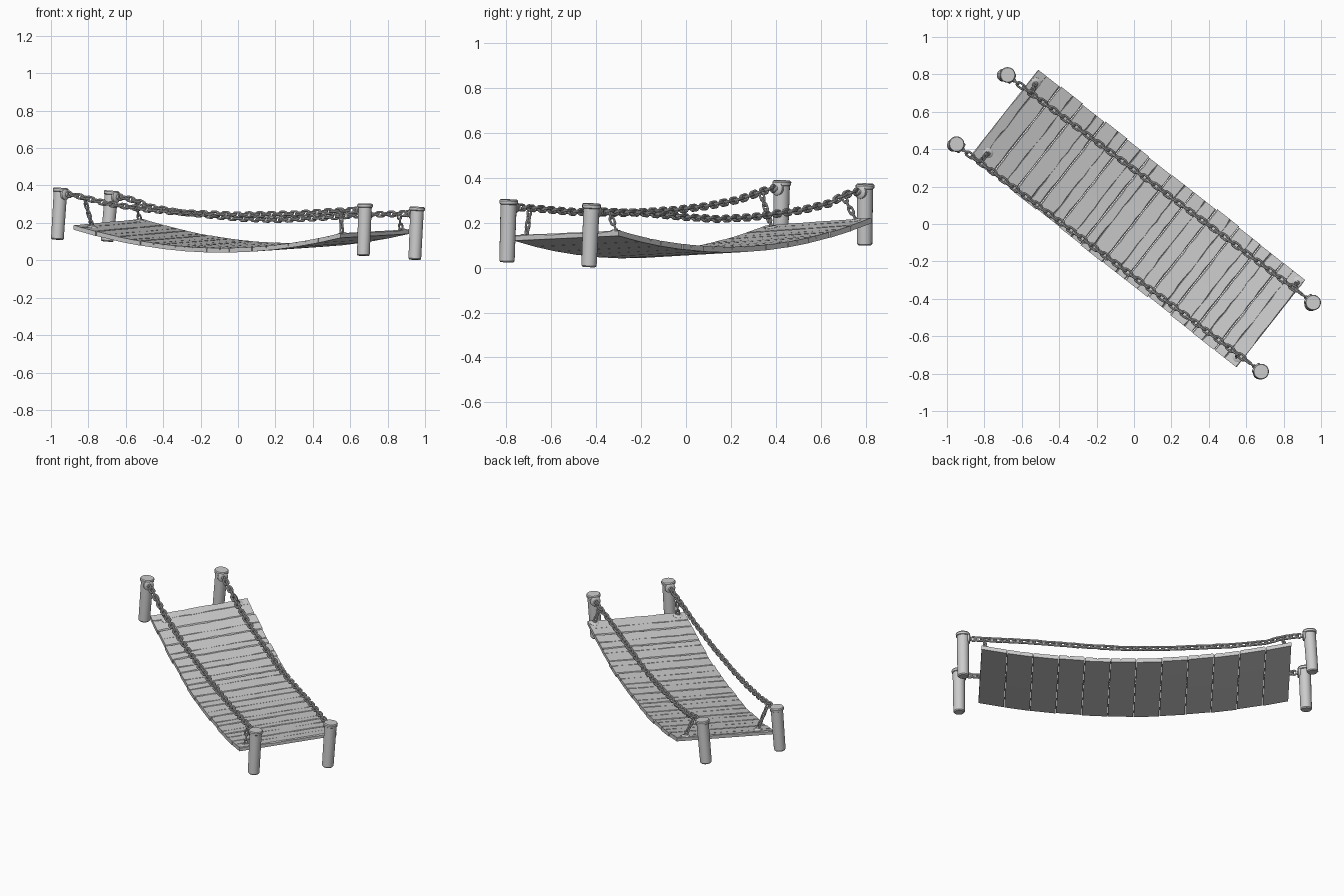
import bpy, bmesh, random
from math import pi, cos, sin, radians
from mathutils import Vector, Matrix

if "Cube" in bpy.data.objects:
    bpy.data.objects.remove(bpy.data.objects["Cube"])

random.seed(4)
ANG = radians(-38.2)
U = Vector((cos(ANG), sin(ANG), 0))          # along the bridge
V = Vector((-sin(ANG), cos(ANG), 0))         # across the bridge
CEN = Vector((0.02, 0.032, 0))
HL, HW, N = 0.91, 0.297, 12


def finish(name, bm, smooth=True):
    bmesh.ops.recalc_face_normals(bm, faces=bm.faces)
    me = bpy.data.meshes.new(name)
    bm.to_mesh(me)
    bm.free()
    ob = bpy.data.objects.new(name, me)
    bpy.context.collection.objects.link(ob)
    if smooth:
        bpy.ops.object.select_all(action='DESELECT')
        ob.select_set(True)
        bpy.context.view_layer.objects.active = ob
        bpy.ops.object.shade_smooth_by_angle(angle=radians(35))
    return ob


def deck_point(u, v, lift=0.0):
    t = u / HL
    z = 0.08 + 0.10 * t * t - 0.025 * t + v * (0.046 - 0.01 * t)
    return CEN + U * u + V * v + Vector((0, 0, z + lift))


def rings_to_faces(bm, rings, closed=False):
    n = len(rings[0])
    pairs = list(zip(rings, rings[1:]))
    if closed:
        pairs.append((rings[-1], rings[0]))
    for a, b in pairs:
        for i in range(n):
            j = (i + 1) % n
            bm.faces.new((a[i], a[j], b[j], b[i]))
    if not closed:
        bm.faces.new(rings[0][::-1])
        bm.faces.new(rings[-1])


def lathe(bm, base, axis, profile, seg=20):
    # profile: (radius, distance along axis)
    axis = axis.normalized()
    q = Vector((0, 0, 1)).rotation_difference(axis)
    rings = [[bm.verts.new(base + q @ Vector((r * cos(2 * pi * k / seg), r * sin(2 * pi * k / seg), h)))
              for k in range(seg)] for r, h in profile]
    rings_to_faces(bm, rings)


def link(bm, mid, axis, roll, straight=0.013, r=0.0125, wire=0.0062):
    # oval chain link, its long direction on axis
    x = axis.normalized()
    side = x.cross(Vector((0, 0, 1)))
    if side.length < 0.01:
        side = V.copy()
    side.normalize()
    y = Matrix.Rotation(roll, 3, x) @ side
    n = x.cross(y)
    rings = []
    for k in range(16):
        a = -pi / 2 + pi * (k % 8) / 7 + (pi if k >= 8 else 0)
        off = straight if k < 8 else -straight
        d = x * cos(a) + y * sin(a)
        c = mid + x * off + d * r
        rings.append([bm.verts.new(c + (d * cos(b) + n * sin(b)) * wire)
                      for b in (2 * pi * m / 8 for m in range(8))])
    rings_to_faces(bm, rings, closed=True)


def chain(name, pts, pitch, **kw):
    bm = bmesh.new()
    seg = [(b - a).length for a, b in zip(pts, pts[1:])]
    total = sum(seg)
    count = max(2, round(total / pitch))

    def at(d):
        for a, b, s in zip(pts, pts[1:], seg):
            if d <= s:
                return a.lerp(b, d / s)
            d -= s
        return pts[-1].copy()
    for i in range(count):
        p, q = at(total * i / count), at(total * (i + 1) / count)
        link(bm, (p + q) / 2, q - p, (i % 2) * pi / 2 + 0.3 + random.uniform(-.1, .1), **kw)
    return finish(name, bm)


# deck planks, each with worn edges and a tapering split in the top
pitch = 2 * HL / N
for i in range(N):
    bm = bmesh.new()
    u0 = -HL + i * pitch + 0.0015
    w = pitch - 0.003
    shift = random.uniform(-0.006, 0.006)
    split = random.uniform(0.35, 0.65)
    rings = []
    for k in range(13):
        v = HW * (k / 6 - 1) + shift
        g = random.choice((0.15, 0.5, 1.0)) * (0.4 + 0.6 * abs(k / 6 - 1))
        c1, c2 = random.uniform(.001, .007), random.uniform(.001, .007)
        wob = split * w + random.uniform(-.003, .003)
        section = [(0, -0.024), (0, -c1), (c1, 0.001), (wob - .005 * g, 0), (wob, -.013 * g),
                   (wob + .005 * g, 0), (w - c2, 0.001), (w, -c2), (w, -0.024)]
        a, b = deck_point(u0, v), deck_point(u0 + w, v)
        rings.append([bm.verts.new(a.lerp(b, s / w) + Vector((0, 0, h))) for s, h in section])
    rings_to_faces(bm, rings)
    finish(f"deck_plank_{i + 1}", bm, smooth=False)

# posts: (name, top, bottom, direction sign toward the bridge)
posts = [("back_left", (-0.675, 0.797, 0.372), (-0.70, 0.795, 0.10), 1),
         ("front_left", (-0.948, 0.427, 0.387), (-0.966, 0.42, 0.11), 1),
         ("back_right", (0.958, -0.42, 0.285), (0.945, -0.432, 0.003), -1),
         ("front_right", (0.68, -0.789, 0.303), (0.67, -0.797, 0.024), -1)]
anchors = {}
for name, top, bot, sgn in posts:
    top, bot = Vector(top), Vector(bot)
    ax = top - bot
    h = ax.length
    bm = bmesh.new()
    lathe(bm, bot, ax, [(0.029, 0), (0.034, 0.006), (0.036, h - 0.022), (0.041, h - 0.019),
                        (0.042, h - 0.006), (0.038, h)], 20)
    finish(name + "_post", bm)
    # round wall plate with eye ring
    d = (U * sgn).normalized()
    c = top - ax.normalized() * 0.035
    bm = bmesh.new()
    lathe(bm, c + d * 0.026, d, [(0.031, 0), (0.031, 0.011), (0.025, 0.016), (0.012, 0.018), (0.010, 0.028)], 20)
    link(bm, c + d * 0.063, d, pi / 2, straight=0.001, r=0.014, wire=0.006)
    finish(name + "_post_eye", bm)
    anchors[name] = c + d * 0.075

# handrail chains: sagging height (x, z) along the straight line between posts
rails = {"back": [(-.54, .318), (-.48, .288), (-.3, .255), (0, .224), (.2, .216), (.4, .225), (.65, .243)],
         "front": [(-.82, .335), (-.7, .303), (-.5, .273), (-.3, .255), (0, .243), (.3, .248), (.5, .262)]}
for side, prof in rails.items():
    a, b = anchors[side + "_left"], anchors[side + "_right"]
    pts = [a]
    for x, z in prof:
        p = a.lerp(b, (x - a.x) / (b.x - a.x))
        p.z = z
        pts.append(p)
    chain(side + "_rail_chain", pts + [b], 0.038)

# hanger chains with floor plates at the deck corners
hangers = [("back_left", (-0.525, 0.755), (-0.55, 0.70, 0.318)),
           ("front_left", (-0.78, 0.38), (-0.82, 0.335, 0.328)),
           ("back_right", (0.873, -0.31), (0.86, -0.345, 0.25)),
           ("front_right", (0.555, -0.71), (0.55, -0.695, 0.262))]
for name, xy, up in hangers:
    rel = Vector((xy[0], xy[1], 0)) - CEN
    base = deck_point(rel.dot(U), rel.dot(V))
    nrm = (deck_point(rel.dot(U) + .05, rel.dot(V)) - base).cross(deck_point(rel.dot(U), rel.dot(V) + .05) - base)
    bm = bmesh.new()
    lathe(bm, base - nrm.normalized() * 0.004, nrm, [(0.028, 0), (0.028, 0.006), (0.022, 0.010), (0.008, 0.012), (0.007, 0.018)], 18)
    finish(name + "_floor_plate", bm)
    chain(name + "_hanger_chain", [base + Vector((0, 0, 0.006)), Vector(up)], 0.028,
          straight=0.010, r=0.009, wire=0.005)
